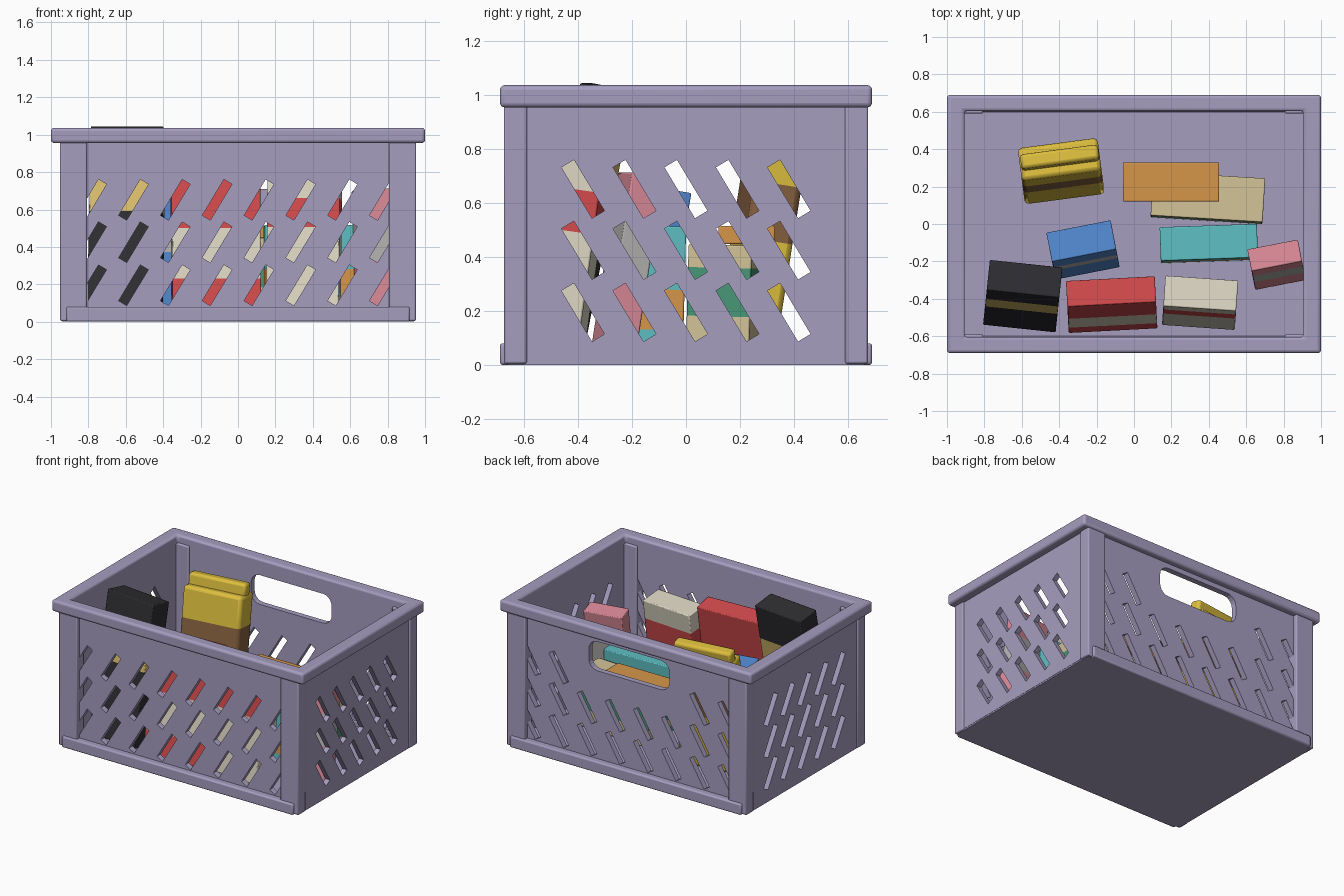
import bpy, bmesh
from math import radians, sin, cos
from mathutils import Matrix, Vector

if "Cube" in bpy.data.objects:
    bpy.data.objects.remove(bpy.data.objects["Cube"])

MATS = {}


def mat(hexcol):
    if hexcol not in MATS:
        m = bpy.data.materials.new("colour_" + hexcol)
        srgb = [int(hexcol[i:i + 2], 16) / 255 for i in (0, 2, 4)]
        m.diffuse_color = [((c + .055) / 1.055) ** 2.4 for c in srgb] + [1]
        m.use_nodes = True
        m.node_tree.nodes["Principled BSDF"].inputs["Base Color"].default_value = m.diffuse_color
        MATS[hexcol] = m
    return MATS[hexcol]


def add_box(bm, lo, hi, rot=None):
    lo, hi = Vector(lo), Vector(hi)
    m = Matrix.Translation((lo + hi) / 2) @ (rot or Matrix()) @ Matrix.Diagonal((*(hi - lo), 1))
    bmesh.ops.create_cube(bm, size=1, matrix=m)


def finish(name, bm, colours, bevel=0, segs=2):
    bmesh.ops.recalc_face_normals(bm, faces=bm.faces)
    me = bpy.data.meshes.new(name)
    bm.to_mesh(me)
    bm.free()
    ob = bpy.data.objects.new(name, me)
    bpy.context.collection.objects.link(ob)
    for c in colours:
        me.materials.append(mat(c))
    if bevel:
        b = ob.modifiers.new("bevel", 'BEVEL')
        b.width, b.segments, b.limit_method = bevel, segs, 'ANGLE'
        bpy.context.view_layer.objects.active = ob
        ob.select_set(True)
        bpy.ops.object.shade_smooth_by_angle(angle=radians(35))
        ob.select_set(False)
    return ob


def box(name, lo, hi, colour, bevel=0):
    bm = bmesh.new()
    add_box(bm, lo, hi)
    return finish(name, bm, [colour], bevel)


def cut(ob, bm):
    cutter = finish("cutter", bm, [CRATE])
    cutter.hide_render = True
    mod = ob.modifiers.new("slots", 'BOOLEAN')
    mod.operation, mod.solver, mod.object = 'DIFFERENCE', 'EXACT', cutter
    bpy.context.view_layer.objects.active = ob
    bpy.ops.object.modifier_apply(modifier=mod.name)
    bpy.data.objects.remove(cutter)


CRATE = "A59DBF"
ROWS = (.195, .425, .652)

# Crate floor with skirting along the long sides
box("floor", (-.94, -.66, 0), (.94, .66, .04), CRATE)
for s, n in ((-1, "front"), (1, "back")):
    a, b = sorted((s * .60, s * .69))
    box(n + "_base_strip", (-.918, a, 0), (.918, b, .08), CRATE, .01)

# Long walls with leaning slots, plus a hand hole at the back
for s, n in ((-1, "front"), (1, "back")):
    a, b = sorted((s * .605, s * .645))
    wall = box(n + "_wall", (-.9, a, .01), (.9, b, .99), CRATE)
    bm = bmesh.new()
    for r, z in enumerate(ROWS):
        for c in range(8):
            x = (c - 3.5) * .2235
            if s == 1 and r == 2 and abs(x) < .45:
                continue
            add_box(bm, (x - .025, s * .625 - .1, z - .112), (x + .025, s * .625 + .1, z + .112),
                    Matrix.Rotation(radians(31), 4, 'Y'))
    if s == 1:
        ring = []
        for q, (cx, cz) in enumerate(((.25, .85), (-.25, .85), (-.25, .78), (.25, .78))):
            for k in range(6):
                t = radians(q * 90 + k * 18)
                ring.append(bm.verts.new((cx + .07 * cos(t), .52, cz + .07 * sin(t))))
        f = bm.faces.new(ring)
        ext = bmesh.ops.extrude_face_region(bm, geom=[f], use_keep_orig=True)
        bmesh.ops.translate(bm, vec=(0, .22, 0),
                            verts=[v for v in ext["geom"] if isinstance(v, bmesh.types.BMVert)])
    cut(wall, bm)

# Short end walls with leaning slots
for s, n in ((-1, "left"), (1, "right")):
    a, b = sorted((s * .905, s * .942))
    wall = box(n + "_wall", (a, -.64, .01), (b, .64, .99), CRATE)
    bm = bmesh.new()
    for z in ROWS:
        for c in range(-2, 3):
            y = c * .191
            add_box(bm, (s * .92 - .1, y - .027, z - .11), (s * .92 + .1, y + .027, z + .11),
                    Matrix.Rotation(radians(31), 4, 'X'))
    cut(wall, bm)

# Corner posts
for sx in (-1, 1):
    for sy in (-1, 1):
        xa, xb = sorted((sx * .808, sx * .952))
        ya, yb = sorted((sy * .59, sy * .675))
        box("corner_post", (xa, ya, .004), (xb, yb, .98), CRATE, .008)

# Top rim as a bevelled rectangular ring
bm = bmesh.new()
loops = []
for hx, hy, z in ((1, .69, .955), (1, .69, 1.037), (.905, .605, 1.037), (.905, .605, .955)):
    loops.append([bm.verts.new((sx * hx, sy * hy, z)) for sx, sy in ((-1, -1), (1, -1), (1, 1), (-1, 1))])
for i in range(4):
    p, q = loops[i], loops[(i + 1) % 4]
    for k in range(4):
        bm.faces.new((p[k], p[(k + 1) % 4], q[(k + 1) % 4], q[k]))
finish("rim", bm, [CRATE], .017, 3)


def item(name, top, w, d, turn, lean, bands, low=.045, bevel=.006):
    """Banded box leaning back; bands = (colour, world height of its upper edge)."""
    t = radians(lean)
    h = (top[2] - low - d / 2 * sin(t)) / cos(t)
    bm = bmesh.new()
    add_box(bm, (-w / 2, -d / 2, -h), (w / 2, d / 2, 0))
    cuts = [(z - top[2]) / cos(t) for _, z in bands[:-1]]
    for z in cuts:
        bmesh.ops.bisect_plane(bm, geom=bm.verts[:] + bm.edges[:] + bm.faces[:],
                               plane_co=(0, 0, z), plane_no=(0, 0, 1))
    cols = list(dict.fromkeys(c for c, _ in bands))
    for f in bm.faces:
        k = sum(f.calc_center_median().z > z for z in cuts)
        f.material_index = cols.index(bands[k][0])
    ob = finish(name, bm, cols, bevel)
    ob.matrix_world = (Matrix.Translation(top) @ Matrix.Rotation(radians(turn), 4, 'Z')
                       @ Matrix.Rotation(-t, 4, 'X'))
    return ob


BLACK, TAN, RED, CREAM, PINK = "2E2E32", "D9BC6C", "D24A4C", "DCD5C2", "DB8A98"
GREY, BLUE, YELLOW, BROWN = "B4B2B0", "5288CE", "DDBE3E", "86603F"
ORANGE, SAND, GREEN, TEAL = "D6964A", "D2C296", "469678", "5EBEC2"

# Banded boxes stored in the crate
item("black_box", (-.585, -.292, 1.03), .39, .165, -6, 11, [(BLACK, .575), (TAN, .78), (BLACK, 2)])
item("red_box", (-.123, -.36, .865), .475, .14, 3, 10, [(RED, .22), (CREAM, .49), (RED, 2)])
item("cream_box", (.357, -.37, .785), .39, .165, -4, 8, [(CREAM, .495), (RED, .65), (CREAM, 2)])
item("pink_box", (.752, -.167, .705), .275, .12, 11, 9, [(PINK, .315), (GREY, .53), (PINK, 2)])
item("blue_box", (-.282, -.09, .65), .35, .16, 11, 9.5, [(BLUE, .36), (GREY, .46), (BLUE, 2)])
item("teal_box", (.4, -.098, .515), .52, .18, 2, 1.5, [(TEAL, .13), (ORANGE, .28), (TEAL, 2)])
item("sand_box", (.395, .145, .445), .6, .235, -3.5, 1.5, [(SAND, .18), (GREEN, .36), (SAND, 2)])
item("orange_box", (.198, .225, .515), .515, .21, 0, 0, [(ORANGE, 2)], low=.448)

# Tall yellow box with a narrow rounded cap
item("yellow_box", (-.398, .348, .885), .43, .18, 7.5, 9, [(YELLOW, .46), (BROWN, .67), (YELLOW, 2)], bevel=.022)
item("yellow_box_cap", (-.398, .362, .96), .42, .08, 7.5, 9, [(YELLOW, 2)], low=.86, bevel=.018)
